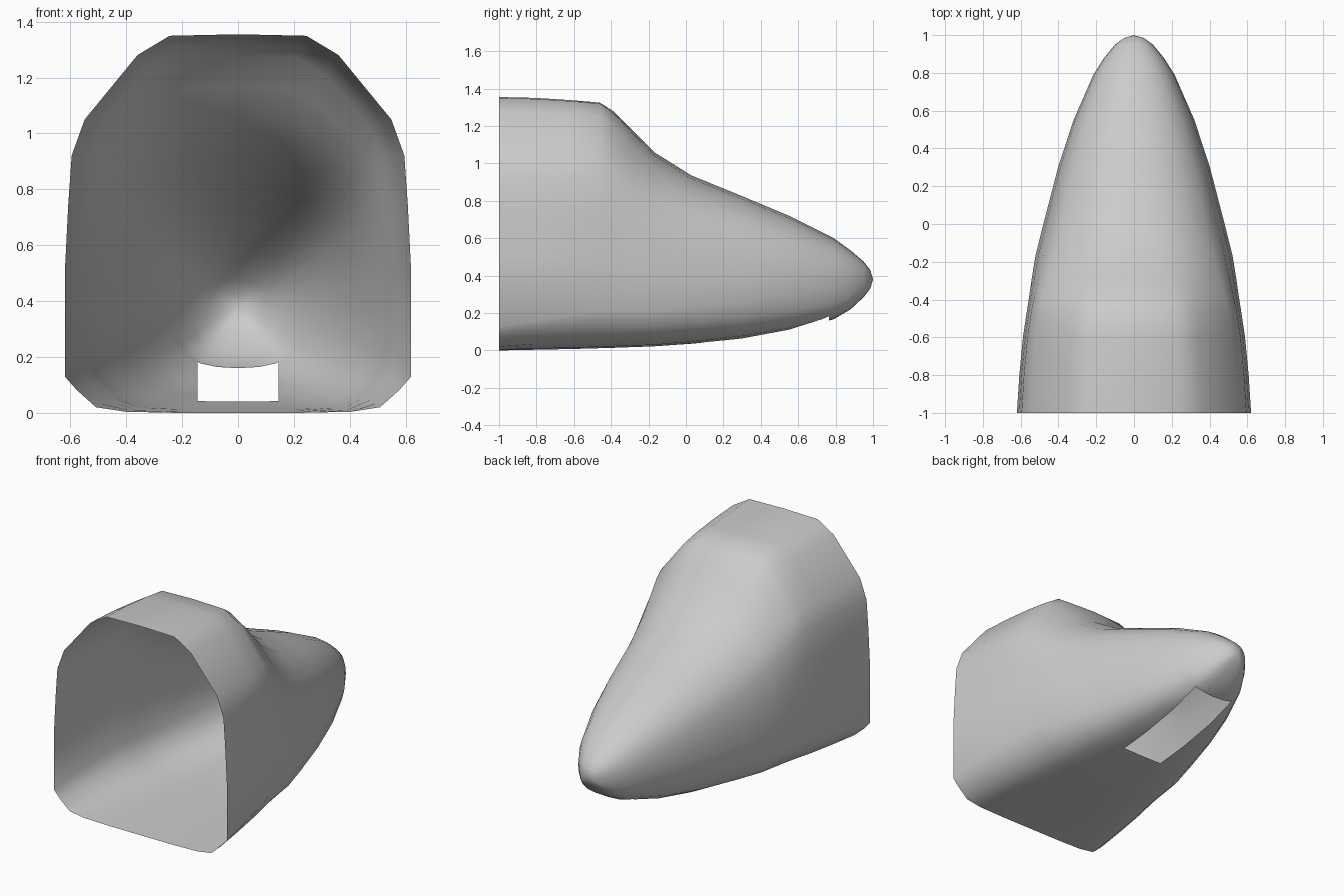
import bpy, bmesh
from mathutils import Vector

if "Cube" in bpy.data.objects:
    bpy.data.objects.remove(bpy.data.objects["Cube"])

# Normalised half cross-sections, bottom centre to top centre
REAR = [(0, 0), (.35, 0), (.65, .003), (.82, .015), (.93, .06), (1, .096), (1, .37),
        (.98, .55), (.96, .68), (.885, .775), (.58, .945), (.395, .996), (0, 1)]
MID = [(0, 0), (.35, 0), (.62, .008), (.8, .05), (.92, .11), (.98, .19), (1, .37),
       (.97, .55), (.91, .70), (.8, .82), (.58, .92), (.33, .98), (0, 1)]
NOSE = [(0, 0), (.33, .01), (.6, .04), (.78, .1), (.9, .2), (.97, .34), (1, .49),
        (.97, .63), (.9, .74), (.78, .84), (.6, .92), (.33, .98), (0, 1)]

# Stations: y, half width, bottom z, top z, upper shape (0 rear, 1 mid, 2 nose)
STATIONS = [(-1, .62, 0, 1.355, 0), (-.8, .607, .004, 1.35, 0), (-.6, .588, .008, 1.337, 0),
            (-.46, .567, .012, 1.325, .03), (-.39, .556, .014, 1.28, .2),
            (-.28, .54, .018, 1.17, .55), (-.17, .522, .022, 1.06, .85),
            (.03, .472, .036, .935, 1), (.3, .402, .06, .825, 1.25),
            (.55, .32, .1, .72, 1.6), (.79, .215, .167, .6, 2),
            (.88, .158, .22, .535, 2), (.95, .1, .285, .475, 2),
            (.985, .052, .33, .43, 2)]


def blend(i, t):
    a, b, f = (REAR, MID, t) if t < 1 else (MID, NOSE, t - 1)
    return Vector(a[i]).lerp(Vector(b[i]), f)


def ring(bm, y, w, zb, zt, shape):
    half = []
    for i in range(len(REAR)):
        t = min(2, (y + 1) / .9) if i < 6 else shape
        p = blend(i, t)
        half.append((p.x * w, y, zb + p.y * (zt - zb)))
    loop = half + [(-x, yy, z) for x, yy, z in half[-2:0:-1]]
    return [bm.verts.new(p) for p in loop]


# Nose shell, open at the rear bulkhead
bm = bmesh.new()
rings = [ring(bm, *s) for s in STATIONS]
n = len(rings[0])
for a, b in zip(rings, rings[1:]):
    for i in range(n):
        j = (i + 1) % n
        bm.faces.new((a[i], a[j], b[j], b[i]))
tip = bm.verts.new((0, 1, .38))
for i in range(n):
    bm.faces.new((rings[-1][i], rings[-1][(i + 1) % n], tip))
bmesh.ops.recalc_face_normals(bm, faces=bm.faces)
if sum(f.normal.z * (f.calc_center_median().z - .5) for f in bm.faces) < 0:
    bmesh.ops.reverse_faces(bm, faces=bm.faces)

# Rectangular wheel bay opening in the belly
def belly():
    return [f for f in bm.faces if f.normal.z < -.4 and -.25 < f.calc_center_median().y < .9
            and f.calc_center_median().z < .25]


for co, no in [((0, .08, 0), (0, 1, 0)), ((0, .765, 0), (0, 1, 0)),
               ((.145, 0, 0), (1, 0, 0)), ((-.145, 0, 0), (1, 0, 0))]:
    fs = belly()
    geom = fs + list({e for f in fs for e in f.edges}) + list({v for f in fs for v in f.verts})
    bmesh.ops.bisect_plane(bm, geom=geom, plane_co=co, plane_no=no)
hole = [f for f in belly() if abs(f.calc_center_median().x) < .145
        and .08 < f.calc_center_median().y < .765]
bmesh.ops.delete(bm, geom=hole, context='FACES')

for f in bm.faces:
    f.smooth = True
mesh = bpy.data.meshes.new("fuselage_nose")
bm.to_mesh(mesh)
bm.free()
bpy.context.collection.objects.link(bpy.data.objects.new("fuselage_nose", mesh))
